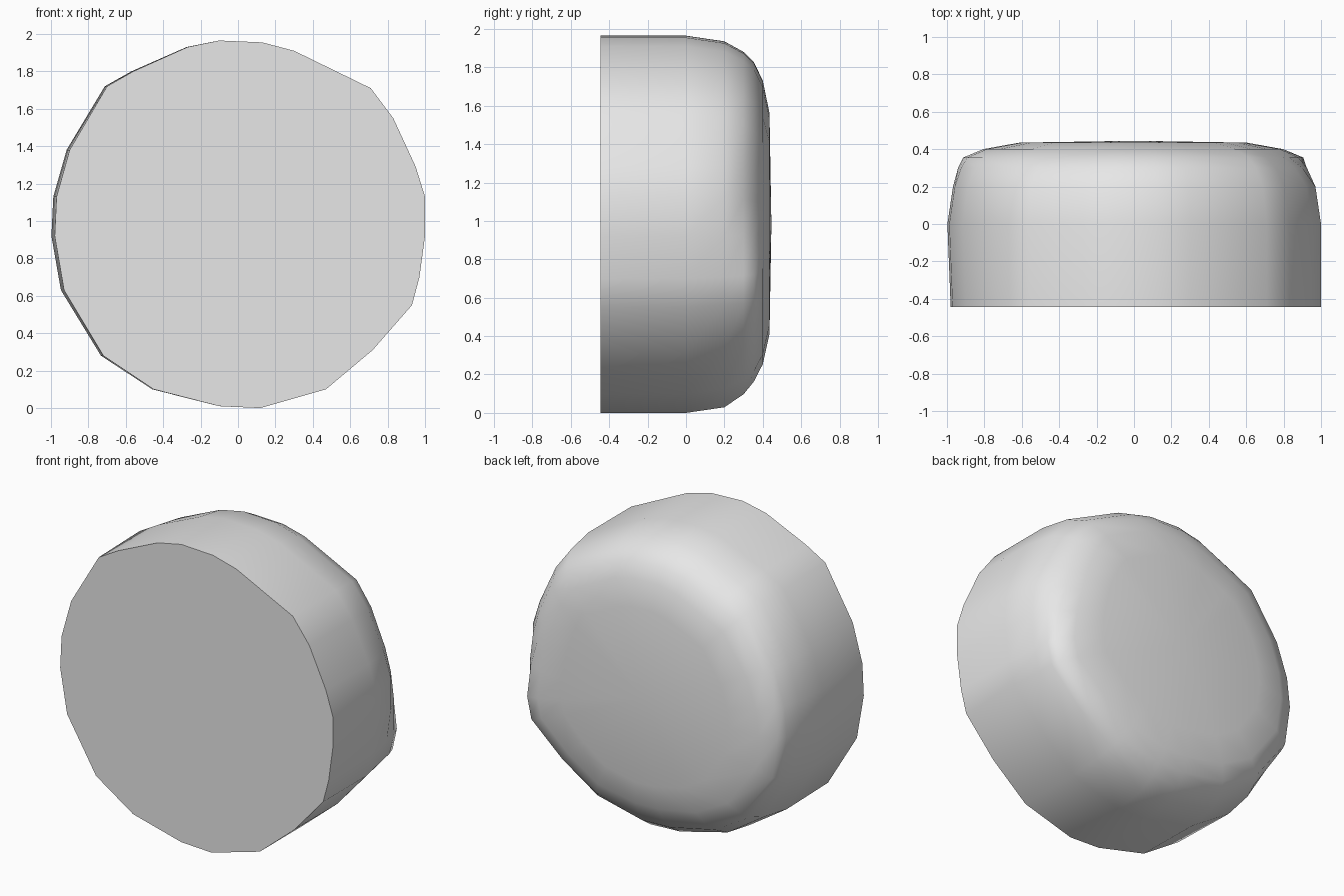
import bpy, bmesh, math

cube = bpy.data.objects.get("Cube")
if cube:
    bpy.data.objects.remove(cube)

MID = 0.98  # height of the drum axis

# Irregular outline of the flat front (x, z), counter-clockwise
OUTLINE = [(1, 0.92), (1, 1.13), (0.95, 1.29), (0.83, 1.55), (0.71, 1.71),
           (0.3, 1.91), (0.13, 1.955), (-0.1, 1.965), (-0.27, 1.93),
           (-0.56, 1.8), (-0.7, 1.72), (-0.9, 1.38), (-0.97, 1.13),
           (-0.98, 0.92), (-0.93, 0.63), (-0.72, 0.28), (-0.45, 0.1),
           (-0.1, 0.01), (0.12, 0), (0.47, 0.1), (0.72, 0.31),
           (0.93, 0.55), (0.97, 0.7)]

# Uneven reach of the back rim: angle in degrees, scale
RIM = [(-20, 0.95), (8, 0.83), (52, 0.87), (123, 0.85), (197, 0.93),
       (257, 0.84), (281, 0.83), (340, 0.95), (368, 0.83)]


def rim_scale(x, z):
    angle = math.degrees(math.atan2(z, x)) % 360
    for (a, s), (b, t) in zip(RIM, RIM[1:]):
        if a <= angle <= b:
            return s + (t - s) * (angle - a) / (b - a)
    return 0.9


def add_ring(bm, y, scale, rim_share=0, bulge=1.018):
    """One outline copy; rim_share blends in the uneven rim."""
    verts = []
    for x, height in OUTLINE:
        z = height - MID
        s = scale + (rim_scale(x, z) - 0.88) * rim_share
        wide = bulge if x < 0 else 1
        verts.append(bm.verts.new((x * s * wide, y, MID + z * s)))
    return verts


# Drum body: flat front, straight wall, rounded shoulder, nearly flat back
bm = bmesh.new()
rings = [add_ring(bm, -0.445, 1, bulge=1),
         add_ring(bm, 0, 1),
         add_ring(bm, 0.2, 0.97),
         add_ring(bm, 0.3, 0.925, 0.5),
         add_ring(bm, 0.355, 0.88, 1),
         add_ring(bm, 0.4, 0.78, 0.8),
         add_ring(bm, 0.435, 0.6, 0.4)]
count = len(OUTLINE)
for a, b in zip(rings, rings[1:]):
    for i in range(count):
        j = (i + 1) % count
        bm.faces.new((a[i], a[j], b[j], b[i]))
bm.faces.new(rings[0])
centre = bm.verts.new((0, 0.445, MID))
for i in range(count):
    bm.faces.new((rings[-1][i], rings[-1][(i + 1) % count], centre))
bmesh.ops.recalc_face_normals(bm, faces=bm.faces)

mesh = bpy.data.meshes.new("drum_body")
bm.to_mesh(mesh)
bm.free()
body = bpy.data.objects.new("drum_body", mesh)
bpy.context.collection.objects.link(body)

# Plain grey surface
grey = bpy.data.materials.new("light_grey")
grey.use_nodes = True
colour = (0.8, 0.8, 0.8, 1)
grey.diffuse_color = colour
grey.node_tree.nodes["Principled BSDF"].inputs["Base Color"].default_value = colour
mesh.materials.append(grey)

# Smooth wall and back, crisp front edge
bpy.ops.object.select_all(action="DESELECT")
body.select_set(True)
bpy.context.view_layer.objects.active = body
bpy.ops.object.shade_smooth_by_angle(angle=math.radians(50))
